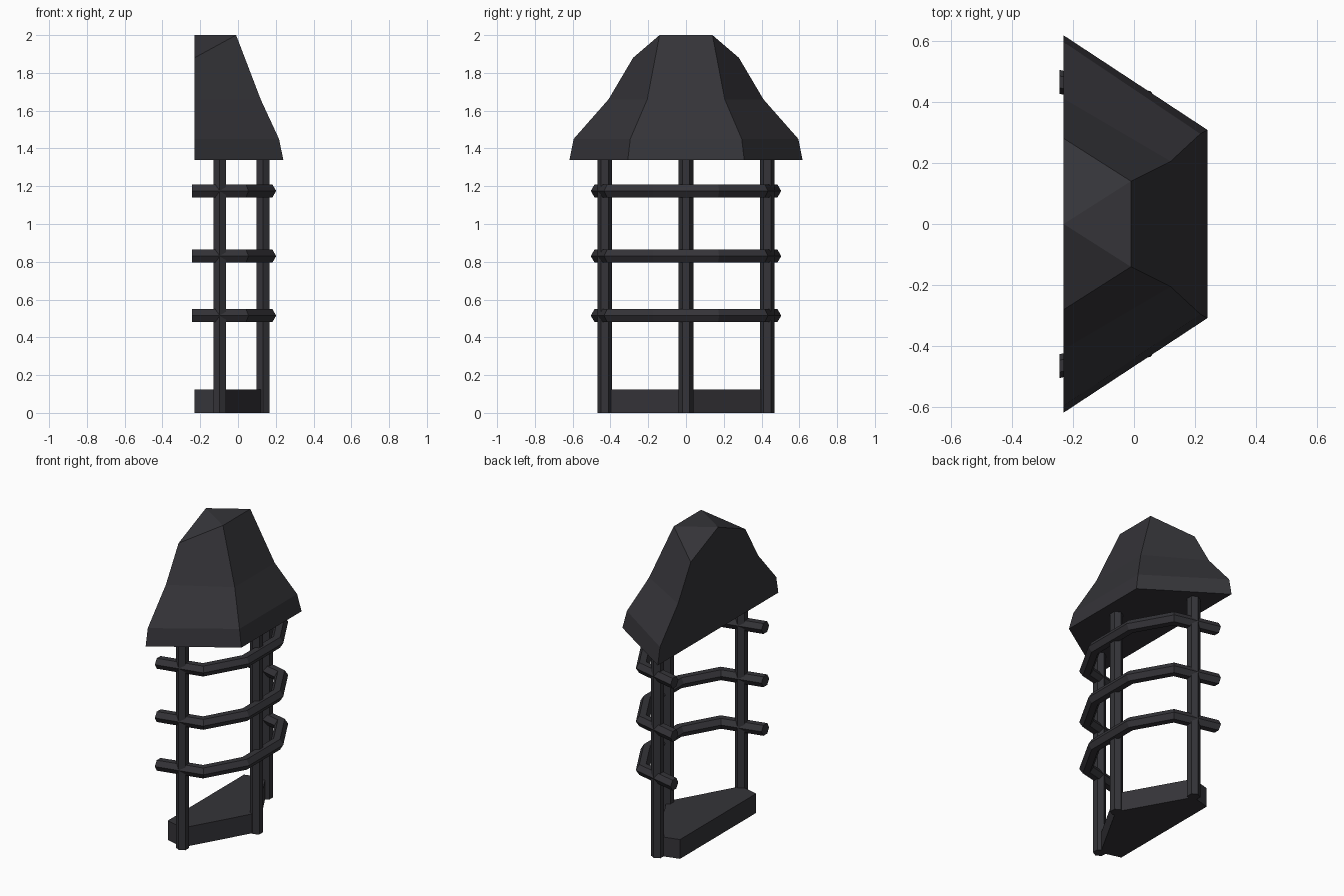
import bpy, bmesh, math
from mathutils import Vector

if "Cube" in bpy.data.objects:
    bpy.data.objects.remove(bpy.data.objects["Cube"])

iron = bpy.data.materials.new("dark_iron")
iron.use_nodes = True
iron.diffuse_color = (0.035, 0.034, 0.04, 1)
iron.node_tree.nodes["Principled BSDF"].inputs["Base Color"].default_value = (0.035, 0.034, 0.04, 1)

BACK = -0.23      # flat wall side of the half lantern
TUBE = 0.039      # radius of the hexagonal bars


def finish(name, bm):
    bmesh.ops.recalc_face_normals(bm, faces=bm.faces)
    mesh = bpy.data.meshes.new(name)
    bm.to_mesh(mesh)
    bm.free()
    mesh.materials.append(iron)
    obj = bpy.data.objects.new(name, mesh)
    bpy.context.collection.objects.link(obj)
    return obj


def loft(name, loops):
    """Skin a list of equally long point loops and cap both ends."""
    bm = bmesh.new()
    rows = [[bm.verts.new(p) for p in loop] for loop in loops]
    n = len(rows[0])
    for low, high in zip(rows, rows[1:]):
        for i in range(n):
            j = (i + 1) % n
            bm.faces.new((low[i], low[j], high[j], high[i]))
    bm.faces.new(rows[0])
    bm.faces.new(rows[-1])
    return finish(name, bm)


# Roof: flared half hexagon tiers, (back half width, back z, front x, front half width, front z)
tiers = [(0.617, 1.34, 0.24, 0.308, 1.34), (0.595, 1.45, 0.217, 0.295, 1.45),
         (0.41, 1.66, 0.12, 0.205, 1.66), (0.28, 1.88, -0.01, 0.14, 2.0)]
bm = bmesh.new()
rows = []
for wide, zb, fx, fy, zf in tiers:
    rows.append([bm.verts.new(p) for p in ((BACK, -wide, zb), (fx, -fy, zf),
                                           (fx, fy, zf), (BACK, wide, zb))])
for low, high in zip(rows, rows[1:]):
    for i in range(4):
        j = (i + 1) % 4
        bm.faces.new((low[i], low[j], high[j], high[i]))
peak = bm.verts.new((BACK, 0, 2.0))
top = rows[-1]
for i in range(4):
    bm.faces.new((top[i], top[(i + 1) % 4], peak))
bm.faces.new(rows[0])
finish("roof", bm)

# Base slab
outline = [(BACK, -0.39), (-0.1, -0.425), (0.14, 0), (-0.1, 0.425), (BACK, 0.39)]
loft("base", [[(x, y, z) for x, y in outline] for z in (0, 0.125)])

# Upright posts
for name, x, y in (("right_post", -0.097, -0.43), ("middle_post", 0.133, 0), ("left_post", -0.097, 0.43)):
    hexagon = [(x + TUBE * math.sin(k * math.pi / 3), y + TUBE * math.cos(k * math.pi / 3)) for k in range(6)]
    loft(name, [[(px, py, z) for px, py in hexagon] for z in (0, 1.36)])

# Horizontal hoops: a hexagonal bar mitred along a bent path
half = [(-0.243, -0.465), (0.03, -0.40), (0.163, -0.165)]
path = [Vector(p) for p in half + [(x, -y) for x, y in reversed(half)]]
for name, height in (("lower_hoop", 0.515), ("middle_hoop", 0.83), ("upper_hoop", 1.175)):
    loops = []
    for i, p in enumerate(path):
        before = (p - path[i - 1]).normalized() if i else Vector((1, 0))
        after = (path[i + 1] - p).normalized() if i < len(path) - 1 else Vector((-1, 0))
        tangent = (before + after).normalized()
        side = Vector((tangent.y, -tangent.x)) / max(tangent.dot(after), 0.8)
        loop = []
        for k in range(6):
            offset = p + side * TUBE * math.cos(k * math.pi / 3)
            loop.append((offset.x, offset.y, height + TUBE * math.sin(k * math.pi / 3)))
        loops.append(loop)
    # keep the cut ends flush with the wall plane
    for end in (0, -1):
        loops[end] = [(path[0].x, y, z) for x, y, z in loops[end]]
    loft(name, loops)
